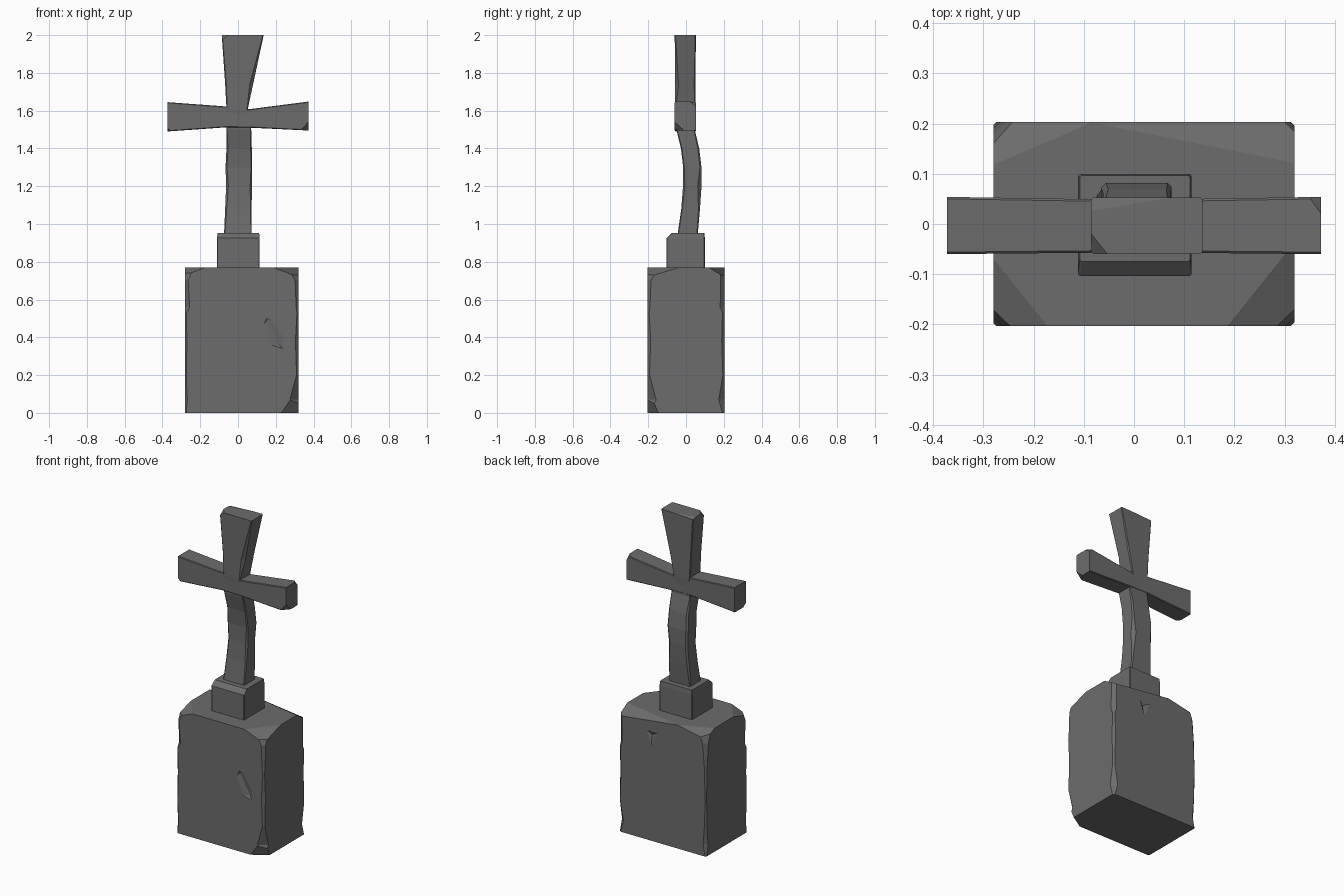
import bpy, bmesh
from mathutils import Vector

stone = bpy.data.materials.new("dark_grey_stone")
stone.diffuse_color = (0.15, 0.15, 0.15, 1)


def finish(name, bm, chips=()):
    """Knock corners off with planes (point, outward normal), then make the object."""
    for point, normal in chips:
        geom = bm.verts[:] + bm.edges[:] + bm.faces[:]
        bmesh.ops.bisect_plane(bm, geom=geom, dist=1e-5, plane_co=Vector(point),
                               plane_no=Vector(normal).normalized(), clear_outer=True)
        bmesh.ops.holes_fill(bm, edges=[e for e in bm.edges if e.is_boundary], sides=0)
    bmesh.ops.recalc_face_normals(bm, faces=bm.faces[:])
    mesh = bpy.data.meshes.new(name)
    bm.to_mesh(mesh)
    bm.free()
    mesh.materials.append(stone)
    obj = bpy.data.objects.new(name, mesh)
    bpy.context.collection.objects.link(obj)
    return obj


def loft(rows, along_x=False):
    """Stack rectangles (t, u0, u1, v0, v1, four corner chamfers) along z, or along x."""
    bm = bmesh.new()
    rings = []
    for t, u0, u1, v0, v1, (a, b, c, d) in rows:
        outline = [(u0, v0 + a), (u0 + a, v0), (u1 - b, v0), (u1, v0 + b),
                   (u1, v1 - c), (u1 - c, v1), (u0 + d, v1), (u0, v1 - d)]
        rings.append([bm.verts.new((t, v, u) if along_x else (u, v, t)) for u, v in outline])
    for low, high in zip(rings, rings[1:]):
        for i in range(8):
            j = (i + 1) % 8
            bm.faces.new((low[i], low[j], high[j], high[i]))
    bm.faces.new(rings[0])
    bm.faces.new(rings[-1])
    return bm


# weathered base block: corner wear changes with height
# chamfers: front left, front right, back right, back left
wear = [
    (0.00, (0.006, 0.012, 0.010, 0.006)),
    (0.07, (0.012, 0.045, 0.030, 0.020)),
    (0.20, (0.006, 0.010, 0.008, 0.010)),
    (0.38, (0.010, 0.016, 0.014, 0.006)),
    (0.53, (0.006, 0.008, 0.010, 0.012)),
    (0.56, (0.024, 0.012, 0.022, 0.012)),
    (0.70, (0.016, 0.018, 0.020, 0.024)),
    (0.77, (0.045, 0.055, 0.020, 0.050)),
]
base = finish("base_block", loft([(z, -0.28, 0.32, -0.203, 0.203, c) for z, c in wear]),
              [((0.32, -0.15, 0.735), (0.5, -0.4, 1.3)),
               ((-0.28, -0.15, 0.745), (-0.5, -0.4, 1.3)),
               ((-0.28, 0.15, 0.755), (-0.3, 0.7, 1.5)),
               ((0.12, 0.203, 0.745), (0.12, 0.6, 1)),
               ((0.32, -0.203, 0.13), (1, -1.6, -0.7))])


def dent(name, points):
    """Shallow hollow cut into the base block by a convex wedge."""
    bm = bmesh.new()
    verts = [bm.verts.new(p) for p in points]
    bmesh.ops.convex_hull(bm, input=verts)
    cutter = finish(name, bm)
    cutter.hide_render = True
    cutter.hide_set(True)
    mod = base.modifiers.new(name, 'BOOLEAN')
    mod.operation = 'DIFFERENCE'
    mod.solver = 'EXACT'
    mod.object = cutter


dent("front_dent_cutter", [(0.07, -0.23, 0.36), (0.17, -0.23, 0.56), (0.29, -0.23, 0.50),
                           (0.28, -0.23, 0.29), (0.22, -0.192, 0.36), (0.15, -0.196, 0.49)])
dent("back_dent_cutter", [(0.20, 0.23, 0.74), (-0.06, 0.23, 0.73), (0.09, 0.23, 0.42),
                          (0.10, 0.192, 0.66)])

# plinth with a sloping front lip
s = (0.004,) * 4
finish("plinth", loft([(0.72, -0.112, 0.114, -0.104, 0.10, s), (0.925, -0.112, 0.115, -0.104, 0.10, s),
                       (0.952, -0.108, 0.112, -0.075, 0.097, s)]))

# bowed shaft, flaring into the upper arm of the cross
w = (0.008, 0.006, 0.008, 0.010)
finish("cross_shaft", loft([
    (0.92, -0.075, 0.073, -0.048, 0.060, s),
    (1.08, -0.068, 0.072, -0.025, 0.074, w),
    (1.20, -0.063, 0.074, -0.016, 0.082, (0.012, 0.01, 0.02, 0.01)),
    (1.30, -0.066, 0.075, -0.015, 0.082, w),
    (1.40, -0.061, 0.073, -0.027, 0.070, w),
    (1.50, -0.062, 0.070, -0.051, 0.046, s),
    (1.61, -0.061, 0.052, -0.058, 0.050, s),
    (1.74, -0.068, 0.080, -0.057, 0.049, (0.006, 0.018, 0.006, 0.004)),
    (2.00, -0.086, 0.136, -0.060, 0.053, s)]),
    [((-0.065, -0.045, 2.0), (-1, -0.8, 1.2)), ((0.0, 0.05, 1.997), (-0.05, 0.3, 1))])

# cross arms, flaring outward
finish("left_arm", loft([(-0.372, 1.490, 1.645, -0.060, 0.054, s),
                         (-0.060, 1.512, 1.622, -0.057, 0.049, s),
                         (0.000, 1.512, 1.615, -0.056, 0.048, s)], True),
       [((-0.36, -0.05, 1.49), (-1, -0.7, -1))])
finish("right_arm", loft([(0.000, 1.510, 1.605, -0.056, 0.048, s),
                          (0.060, 1.510, 1.608, -0.057, 0.049, s),
                          (0.372, 1.495, 1.648, -0.060, 0.054, s)], True),
       [((0.352, -0.04, 1.50), (1, -0.8, -0.9)), ((0.36, 0.04, 1.645), (1, 0.8, 1))])
